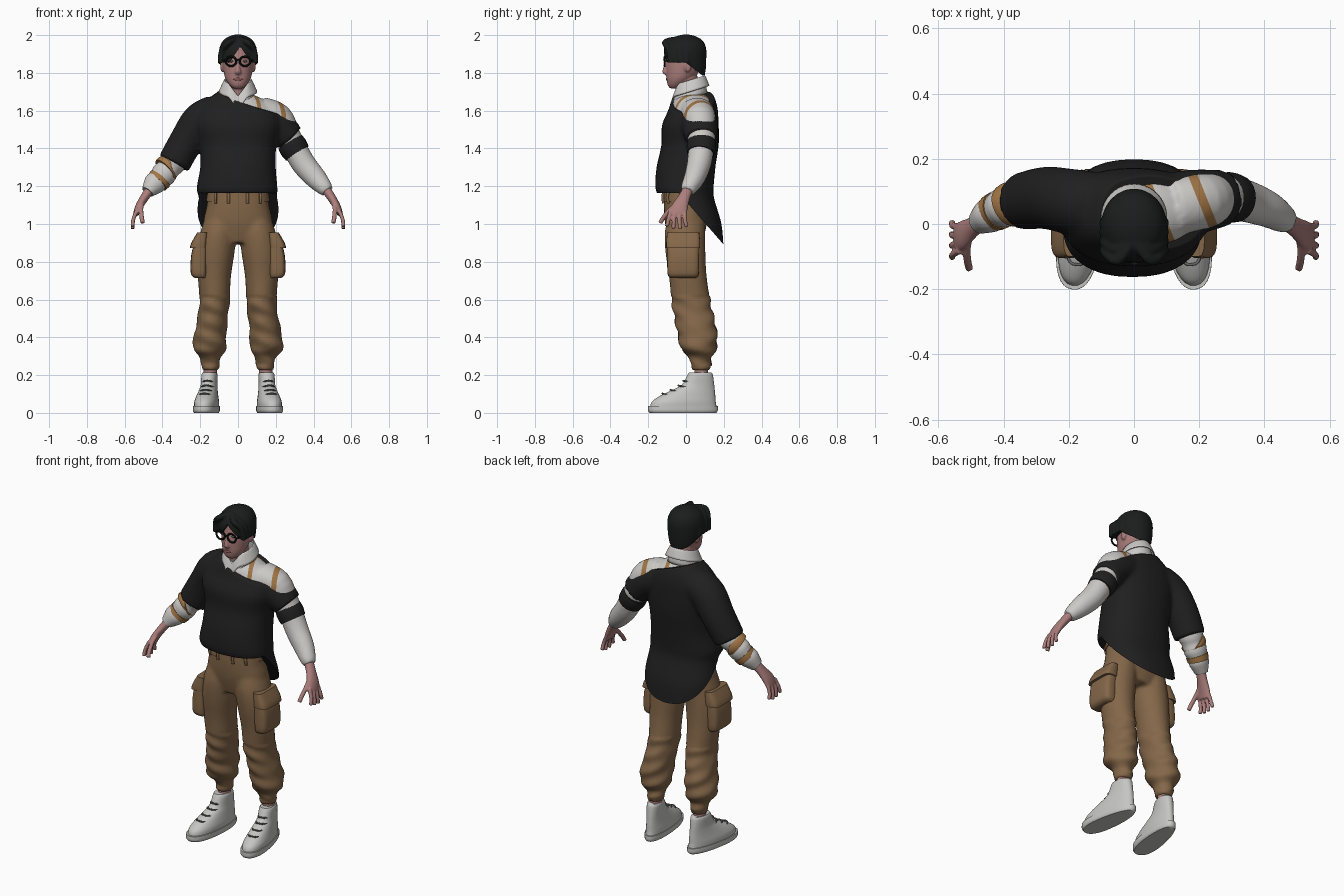
import bpy, bmesh, math
from mathutils import Vector, Matrix

if "Cube" in bpy.data.objects:
    bpy.data.objects.remove(bpy.data.objects["Cube"])

COLOURS = {
    "black_knit": (.014, .014, .014), "black_hair": (.011, .012, .012),
    "white_cotton": (.60, .59, .57), "brown_canvas": (.23, .135, .066),
    "skin": (.41, .21, .20), "tan_strap": (.36, .18, .06),
    "shoe_white": (.56, .56, .55), "lace_grey": (.13, .13, .13),
    "lip_pink": (.27, .11, .11), "frame_black": (.006, .006, .006),
}
MATS = {}
for label, rgb in COLOURS.items():
    m = bpy.data.materials.new(label)
    m.use_nodes = True
    m.diffuse_color = (*rgb, 1)
    for node in m.node_tree.nodes:
        if node.type == 'BSDF_PRINCIPLED':
            node.inputs["Base Color"].default_value = (*rgb, 1)
            node.inputs["Roughness"].default_value = .8
    MATS[label] = m


def spline(st, n):
    """Smooth interpolation between stations."""
    out, last = [], len(st) - 1
    for i in range(last):
        quad = (st[max(i - 1, 0)], st[i], st[i + 1], st[min(i + 2, last)])
        for k in range(n):
            t = k / n
            out.append([b + t / 2 * (c - a + t * (2*a - 5*b + 4*c - d + t * (3*(b - c) + d - a)))
                        for a, b, c, d in zip(*quad)])
    return out + [list(st[-1])]


def tube(bm, stations, s=1, flat=False, p=2, sides=24, cap=True, n=4):
    """Loft of oval rings; a station is centre x, y, z and two radii."""
    path = spline([(s * q[0], *q[1:]) for q in stations], n)
    rings = []
    for i, q in enumerate(path):
        ahead, behind = path[min(i + 1, len(path) - 1)], path[max(i - 1, 0)]
        t = Vector((0, 0, 1)) if flat else (Vector(ahead[:3]) - Vector(behind[:3])).normalized()
        v = Vector((0, 1, 0))
        v = (v - t * v.dot(t)).normalized()
        u = v.cross(t)
        ring = []
        for j in range(sides):
            ang = math.tau * j / sides
            c, d = (math.copysign(abs(w) ** (2 / p), w) for w in (math.cos(ang), math.sin(ang)))
            ring.append(bm.verts.new(Vector(q[:3]) + u * c * max(q[3], .002) + v * d * max(q[4], .002)))
        rings.append(ring)
    for low, high in zip(rings, rings[1:]):
        for j in range(sides):
            k = (j + 1) % sides
            bm.faces.new((low[j], low[k], high[k], high[j]))
    if cap:
        bm.faces.new(rings[0])
        bm.faces.new(rings[-1])


def rod(bm, points, r, s=1, sides=10):
    tube(bm, [(*q, r, r) for q in points], s, sides=sides)


def ball(bm, centre, size):
    bmesh.ops.create_uvsphere(bm, u_segments=16, v_segments=10, radius=1,
                              matrix=Matrix.Translation(centre) @ Matrix.Diagonal((*size, 1)))


def shade(me, angle):
    me.polygons.foreach_set("use_smooth", [True] * len(me.polygons))
    me.set_sharp_from_angle(angle=math.radians(angle))


def finish(name, bm, mat, angle=50):
    bmesh.ops.recalc_face_normals(bm, faces=bm.faces[:])
    me = bpy.data.meshes.new(name)
    bm.to_mesh(me)
    bm.free()
    me.materials.append(MATS[mat])
    shade(me, angle)
    ob = bpy.data.objects.new(name, me)
    bpy.context.scene.collection.objects.link(ob)
    return ob


def fuse(name, bm, mat, voxel, shape=None):
    """Merge overlapping lofts into one skin, then trim it with a rule."""
    ob = finish(name, bm, mat)
    mod = ob.modifiers.new("merge", 'REMESH')
    mod.mode, mod.voxel_size = 'VOXEL', voxel
    soft = ob.modifiers.new("soften", 'SMOOTH')
    soft.factor, soft.iterations = .5, 4
    bpy.context.view_layer.update()
    deps = bpy.context.evaluated_depsgraph_get()
    me = bpy.data.meshes.new_from_object(ob.evaluated_get(deps))
    ob.modifiers.clear()
    ob.data = me
    me.materials.clear()
    me.materials.append(MATS[mat])
    if shape:
        for v in me.vertices:
            shape(v.co)
    shade(me, 60)
    return ob


# Sweater: body, loose right sleeve, dropped left shoulder, long back tail
def sweater_trim(co):
    tail = 1.12 - 1.15 * co.y
    co.z = max(co.z, min(1.165, tail))
    co.z = min(co.z, 1.66 - .35 * co.x + .15 * co.y)


bm = bmesh.new()
tube(bm, [(0, .05, .86, .2, .15), (0, .04, 1, .215, .148), (0, .005, 1.13, .207, .145),
          (-.005, -.008, 1.19, .214, .154), (0, 0, 1.3, .2, .156), (0, .02, 1.42, .203, .15),
          (0, .022, 1.52, .225, .15), (0, .037, 1.6, .212, .132), (0, .04, 1.66, .16, .115),
          (0, .04, 1.71, .095, .09)], flat=True, p=2.3, sides=32)
tube(bm, [(-.12, .06, 1.59, .095, .1), (-.2, .07, 1.545, .098, .1),
          (-.27, .08, 1.445, .09, .096), (-.34, .07, 1.32, .088, .088)])
tube(bm, [(.12, .06, 1.57, .1, .1), (.2, .07, 1.53, .092, .098), (.275, .08, 1.455, .08, .086)])
fuse("sweater", bm, "black_knit", .011, sweater_trim)

# Shirt: shoulder yoke and left sleeve, with straps cut into the surface
bm = bmesh.new()
tube(bm, [(0, .03, 1.45, .18, .13), (0, .03, 1.53, .195, .135), (0, .036, 1.6, .195, .118),
          (0, .036, 1.655, .14, .1), (0, .03, 1.69, .07, .06)], flat=True)
tube(bm, [(.12, .055, 1.6, .075, .09), (.21, .07, 1.56, .08, .086), (.26, .08, 1.47, .07, .076),
          (.3, .08, 1.4, .066, .068), (.35, .068, 1.315, .064, .064),
          (.41, .045, 1.245, .058, .056), (.455, .018, 1.195, .045, .045), (.475, .008, 1.172, .034, .036)])
shirt = fuse("shirt", bm, "white_cotton", .01)
shirt.data.materials.append(MATS["tan_strap"])
BANDS = ((.08, .105), (.225, .255))
bm = bmesh.new()
bm.from_mesh(shirt.data)
for edge in BANDS[0] + BANDS[1]:
    bmesh.ops.bisect_plane(bm, geom=bm.verts[:] + bm.edges[:] + bm.faces[:],
                           plane_co=(edge, 0, 0), plane_no=(1, .4, 0))
for f in bm.faces:
    c = f.calc_center_median()
    if c.z > 1.53 and any(a < c.x + .4 * c.y < b for a, b in BANDS):
        f.material_index = 1
bm.to_mesh(shirt.data)
bm.free()

# Right forearm sleeve, gathered in folds, and its wrapped straps
bm = bmesh.new()
tube(bm, [(-.31, .075, 1.37, .068, .07), (-.35, .068, 1.32, .07, .068), (-.37, .06, 1.292, .062, .06),
          (-.395, .052, 1.262, .067, .062), (-.42, .04, 1.235, .057, .054),
          (-.445, .025, 1.21, .058, .053), (-.478, .005, 1.17, .035, .037)])
finish("right_forearm_sleeve", bm, "white_cotton")
bm = bmesh.new()
tube(bm, [(-.362, .063, 1.298, .069, .068), (-.374, .06, 1.294, .073, .071), (-.386, .054, 1.284, .071, .067)])
tube(bm, [(-.412, .044, 1.24, .065, .06), (-.422, .039, 1.228, .063, .059), (-.43, .034, 1.218, .061, .058)])
finish("forearm_straps", bm, "tan_strap")
bm = bmesh.new()
tube(bm, [(.274, .082, 1.436, .071, .075), (.292, .081, 1.408, .076, .078), (.314, .078, 1.374, .071, .073)])
finish("left_arm_band", bm, "black_knit")


# Collar: stand and turned-down flap, open at the front
bm = bmesh.new()
tube(bm, [(0, .02, 1.66, .082, .086), (0, .02, 1.745, .07, .078), (0, .02, 1.75, .076, .084),
          (0, .02, 1.695, .102, .104)], flat=True, cap=False, sides=40)
for v in bm.verts:
    v.co.z += .3 * v.co.y
    if v.co.y < 0:
        v.co.z -= max(0, .05 - abs(v.co.x)) * 1.2
collar = finish("collar", bm, "white_cotton")
collar.modifiers.new("cloth", 'SOLIDIFY').thickness = .006


# Trousers: hips and two gathered legs
def folds(co):
    if .25 < co.z < .62:
        co.y += .005 * math.sin(co.z * 70 + co.x * 25)
        co.x += .003 * math.sin(co.z * 55 + co.y * 30)


bm = bmesh.new()
tube(bm, [(0, 0, .9, .12, .085), (0, 0, 1, .18, .11), (0, -.005, 1.1, .165, .113),
          (0, -.005, 1.2, .155, .108)], flat=True, p=2.3)
for s in (-1, 1):
    tube(bm, [(.095, 0, 1.02, .085, .1), (.105, -.005, .95, .096, .108), (.118, -.003, .85, .1, .106),
              (.125, .01, .72, .088, .1), (.125, .028, .58, .08, .104), (.142, .055, .45, .083, .106),
              (.151, .065, .37, .089, .1), (.15, .068, .33, .084, .09), (.146, .077, .295, .056, .06),
              (.145, .08, .26, .05, .054), (.145, .08, .225, .044, .05)], s, flat=True)
fuse("trousers", bm, "brown_canvas", .011, folds)

# Waistband with loops
bm = bmesh.new()
tube(bm, [(0, -.005, 1.118, .168, .117), (0, -.005, 1.165, .164, .115)], flat=True, p=2.3, sides=40)
for s in (-1, 1):
    rod(bm, [(.05, -.118, 1.11), (.05, -.123, 1.14), (.05, -.118, 1.17)], .008, s)
    rod(bm, [(.12, -.092, 1.11), (.12, -.1, 1.14), (.12, -.092, 1.17)], .008, s)
finish("waistband", bm, "brown_canvas")

for s, side in ((-1, "right"), (1, "left")):
    # Cargo pocket and flap
    bm = bmesh.new()
    tube(bm, [(.2, -.015, .715, .03, .07), (.208, -.015, .74, .042, .083),
              (.205, -.015, .84, .042, .084), (.19, -.015, .93, .03, .082)], s, flat=True, p=4)
    tube(bm, [(.21, -.015, .872, .045, .09), (.205, -.015, .9, .042, .09),
              (.188, -.015, .955, .028, .085)], s, flat=True, p=4)
    finish(side + "_cargo_pocket", bm, "brown_canvas")

    # Ankle
    bm = bmesh.new()
    rod(bm, [(.147, .08, .15), (.146, .08, .27)], .036, s, 20)
    finish(side + "_ankle", bm, "skin")

    # High-top shoe: sole, upper and laces, toes turned out
    sole, upper, laces = bmesh.new(), bmesh.new(), bmesh.new()
    tube(sole, [(0, -.095, 0, .06, .178), (0, -.095, .012, .066, .186), (0, -.095, .036, .066, .186)],
         flat=True, p=2.3, sides=36)
    tube(upper, [(0, -.093, .03, .062, .178), (0, -.09, .06, .062, .17), (0, -.07, .09, .056, .148),
                 (0, -.04, .12, .05, .115), (0, -.014, .15, .046, .086), (0, -.003, .2, .046, .068),
                 (0, -.003, .214, .04, .06)], flat=True, p=2.2, sides=32)
    for y, z in ((-.2, .1), (-.157, .12), (-.115, .143), (-.088, .168)):
        rod(laces, [(-.037, y + .04, z - .008), (-.018, y + .002, z), (0, y - .004, z + .003),
                    (.018, y + .002, z), (.037, y + .04, z - .008)], .0045)
    for part, shoe_bm, mat in (("sole", sole, "shoe_white"), ("shoe", upper, "shoe_white"),
                               ("laces", laces, "lace_grey")):
        for v in shoe_bm.verts:
            v.co.x *= .9 - .8 * v.co.y
        ob = finish(side + "_" + part, shoe_bm, mat)
        ob.location = (s * .15, .078, 0)
        ob.rotation_euler.z = s * math.radians(8)

    # Hand with spread fingers
    bm = bmesh.new()
    tube(bm, [(.462, .012, 1.188, .026, .028), (.495, -.01, 1.14, .023, .032),
              (.525, -.033, 1.09, .02, .044), (.541, -.043, 1.05, .015, .045)], s)
    for i in range(4):
        y, drop = -.006 - .025 * i, .012 * abs(i - 1.4)
        rod(bm, [(.534, y, 1.075), (.554, y - .004 * i, 1.025), (.558, .004 - .035 * i, .968 + drop)], .011, s)
    rod(bm, [(.505, -.035, 1.12), (.513, -.08, 1.08), (.51, -.115, 1.04), (.505, -.137, 1.005)], .0125, s)
    fuse(side + "_hand", bm, "skin", .005)

# Head, nose, ears and neck
bm = bmesh.new()
tube(bm, [(0, -.06, 1.718, .025, .025), (0, -.052, 1.735, .045, .045), (0, -.035, 1.765, .065, .068),
          (0, -.02, 1.8, .075, .085), (0, -.01, 1.85, .081, .095), (0, 0, 1.9, .082, .098),
          (0, 0, 1.95, .068, .088), (0, 0, 1.98, .04, .05)], flat=True)
tube(bm, [(0, .025, 1.62, .06, .06), (0, .012, 1.7, .054, .057), (0, .005, 1.78, .053, .057)], flat=True)
tube(bm, [(0, -.098, 1.86, .008, .01), (0, -.107, 1.828, .011, .014),
          (0, -.109, 1.803, .017, .017), (0, -.1, 1.79, .012, .012)], flat=True, sides=12)
for s in (-1, 1):
    ball(bm, (s * .083, .01, 1.835), (.011, .02, .032))
fuse("head", bm, "skin", .006)
bm = bmesh.new()
tube(bm, [(-.024, -.093, 1.765, .003, .005), (0, -.1, 1.767, .009, .007),
          (.024, -.093, 1.765, .003, .005)], sides=10)
finish("lips", bm, "lip_pink")


# Hair: cap with centre-parted curtain locks, trimmed to a hairline
def hairline(co):
    low = max(1.855 - .8 * max(0, co.y), 1.785)
    if co.y < -.05:
        low += max(0, .085 - 1.5 * abs(co.x - .012))
    co.z = max(co.z, low)


bm = bmesh.new()
tube(bm, [(0, .035, 1.765, .065, .06), (0, .005, 1.82, .09, .1), (0, -.004, 1.88, .1, .112),
          (0, -.004, 1.93, .099, .111), (0, 0, 1.97, .08, .09), (0, 0, 1.993, .048, .053),
          (0, 0, 2.003, .015, .015)], flat=True)
for s in (-1, 1):
    for k in range(4):
        y = -.1 + .035 * k
        rod(bm, [(.008, y * .6, 1.978), (.05, y - .012, 1.962), (.085, y * .9, 1.92),
                 (.092, y * .8, 1.85)], .016, s)
fuse("hair", bm, "black_hair", .007, hairline)

# Eyes and round glasses
eyes, rims = bmesh.new(), bmesh.new()
for s in (-1, 1):
    ball(eyes, (s * .036, -.094, 1.862), (.013, .007, .006))
    loop = [(s * .037 + .028 * math.cos(a), -.113, 1.861 + .025 * math.sin(a))
            for a in (math.tau * i / 24 for i in range(24))]
    for a, b in zip(loop, loop[1:] + loop[:1]):
        mid = (Vector(a) + Vector(b)) / 2
        ball(rims, mid, (.006, .005, .006))
    rod(rims, [(.064, -.112, 1.866), (.085, -.07, 1.866), (.09, .01, 1.858)], .005, s)
rod(rims, [(-.01, -.115, 1.866), (0, -.117, 1.869), (.01, -.115, 1.866)], .004)
finish("eyes", eyes, "lace_grey")
finish("glasses", rims, "frame_black")
